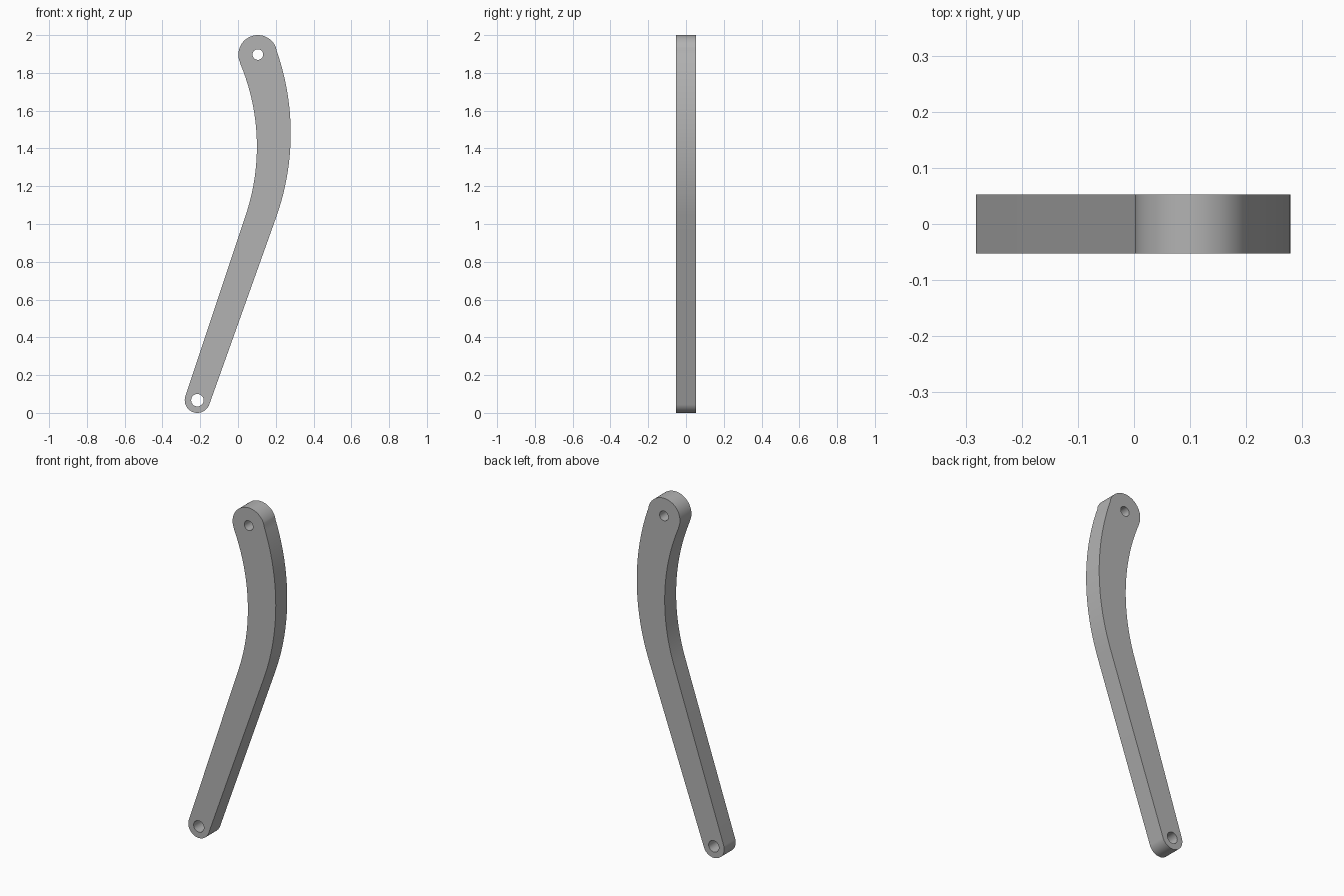
import bpy, bmesh
from math import cos, sin, radians, pi

cube = bpy.data.objects.get("Cube")
if cube:
    bpy.data.objects.remove(cube, do_unlink=True)

HALF_DEPTH = 0.0525
TOP_EYE, TOP_R, TOP_HOLE = (0.105, 1.897), 0.103, 0.028
LOW_EYE, LOW_R, LOW_HOLE = (-0.215, 0.067), 0.067, 0.033

grey = bpy.data.materials.new("plain grey")
grey.use_nodes = True
colour = (0.45, 0.45, 0.45, 1)
grey.diffuse_color = colour
grey.node_tree.nodes["Principled BSDF"].inputs["Base Color"].default_value = colour


def arc(centre, radius, start, end, steps):
    """Points along an arc in the x-z plane, angles in degrees."""
    angles = [radians(start + (end - start) * i / steps) for i in range(steps + 1)]
    return [(centre[0] + radius * cos(a), centre[1] + radius * sin(a)) for a in angles]


def plate(name, outline, half):
    """Extrude an x-z outline evenly about y = 0."""
    bm = bmesh.new()
    face = bm.faces.new([bm.verts.new((x, -half, z)) for x, z in outline])
    new = bmesh.ops.extrude_face_region(bm, geom=[face])["geom"]
    moved = [v for v in new if isinstance(v, bmesh.types.BMVert)]
    bmesh.ops.translate(bm, verts=moved, vec=(0, 2 * half, 0))
    bmesh.ops.recalc_face_normals(bm, faces=bm.faces)
    mesh = bpy.data.meshes.new(name)
    bm.to_mesh(mesh)
    bm.free()
    mesh.materials.append(grey)
    obj = bpy.data.objects.new(name, mesh)
    bpy.context.collection.objects.link(obj)
    return obj


# Curved arm: round lower end, outer bend, round upper end, inner bend
outline = arc(LOW_EYE, LOW_R, 161.5, 340.5, 32)
outline += arc((-1.041, 1.48), 1.32, -19.5, 19.5, 32)
outline += arc(TOP_EYE, TOP_R, 21, 202, 40)
outline += arc((-1.04, 1.41), 1.14, 22.5, -18.5, 32)
arm = plate("curved_arm", outline, HALF_DEPTH)

# Pin holes through both ends
for name, eye, radius in (("upper_hole_cutter", TOP_EYE, TOP_HOLE),
                          ("lower_hole_cutter", LOW_EYE, LOW_HOLE)):
    cutter = plate(name, arc(eye, radius, 0, 360, 32)[:-1], HALF_DEPTH * 2)
    cutter.hide_render = True
    cut = arm.modifiers.new(name, "BOOLEAN")
    cut.operation = "DIFFERENCE"
    cut.solver = "EXACT"
    cut.object = cutter
    bpy.context.view_layer.objects.active = arm
    bpy.ops.object.modifier_apply(modifier=cut.name)
    bpy.data.objects.remove(cutter, do_unlink=True)

# Smooth rims and bends, crisp face edges
bpy.ops.object.select_all(action="DESELECT")
arm.select_set(True)
bpy.context.view_layer.objects.active = arm
bpy.ops.object.shade_smooth_by_angle(angle=pi / 6)
